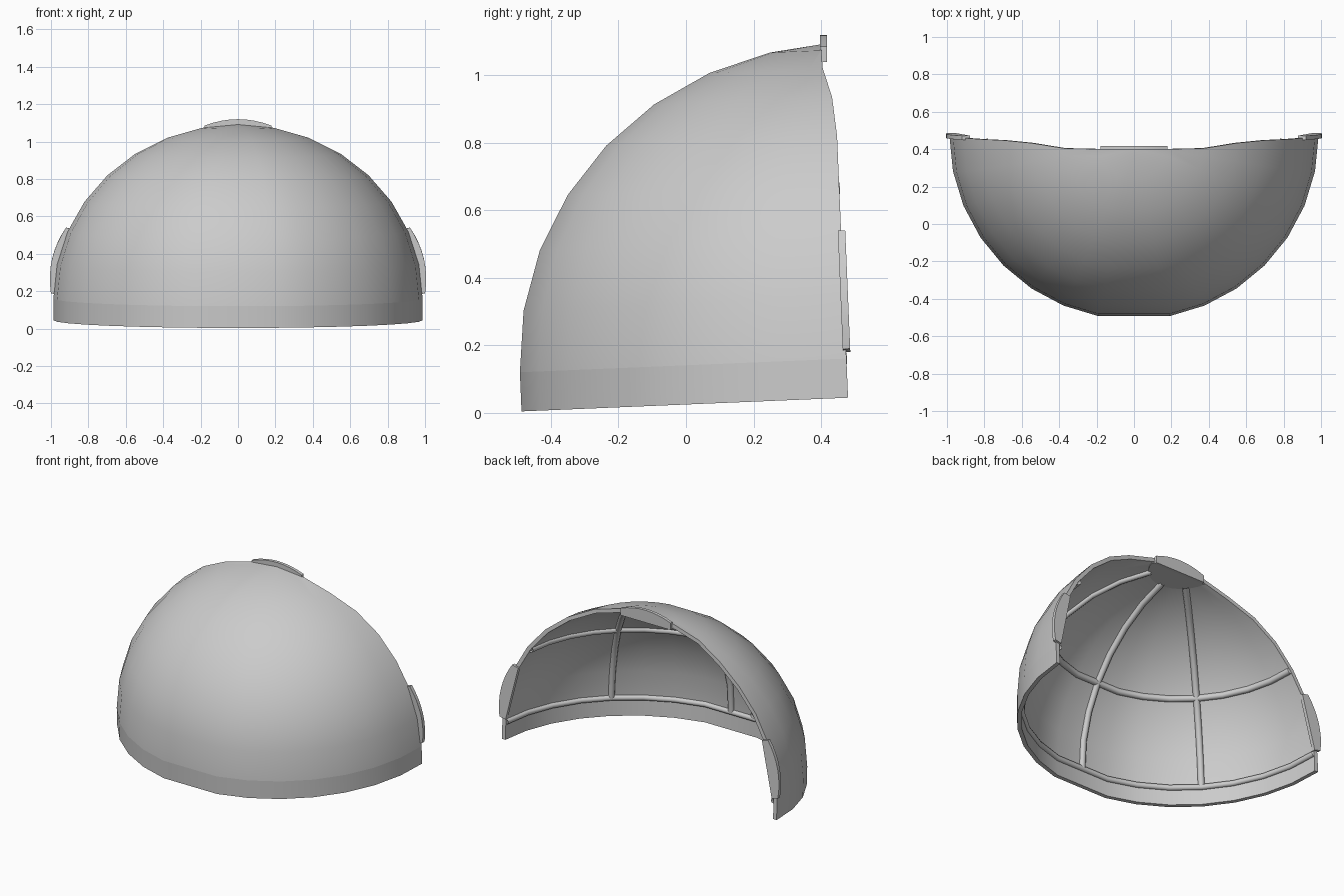
import bpy, bmesh, math
from mathutils import Matrix, Vector

cube = bpy.data.objects.get("Cube")
if cube:
    bpy.data.objects.remove(cube)

mat = bpy.data.materials.new("light_grey")
mat.use_nodes = True
GREY = (0.6, 0.6, 0.6, 1)
mat.diffuse_color = GREY
mat.node_tree.nodes["Principled BSDF"].inputs["Base Color"].default_value = GREY

# Whole shell leans slightly forward
TILT = math.radians(2.4)
FRAME = Matrix.Translation((0, 0.48, 0.045)) @ Matrix.Rotation(TILT, 4, 'X')
RADIUS, HEIGHT, BAND, WALL = 0.987, 0.933, 0.116, 0.025
STEP = math.radians(11.25)
ANGLES = [i * STEP for i in range(-8, 9) if i != 0]   # one wide facet at the front
CLIP = {5: 0.01, 6: 0.034, 7: 0.036}                  # open edge steps in near the top


def surface(row, ang, inset=0.0):
    """Point on the shell; row -1 is the bottom rim, 0 the band top, 7 near the pole."""
    lat = max(row, 0) * STEP
    r = (RADIUS - inset) * math.cos(lat)
    h = 0 if row < 0 else BAND + (HEIGHT - inset) * math.sin(lat)
    if abs(ang) < STEP / 2:
        r *= math.cos(STEP)
    front = max(r * math.cos(ang), CLIP.get(row, 0))
    return Vector((r * math.sin(ang), -front, h))


def finish(name, bm, matrix, sharp=35):
    bmesh.ops.recalc_face_normals(bm, faces=bm.faces)
    for f in bm.faces:
        f.smooth = True
    for e in bm.edges:
        if len(e.link_faces) == 2 and e.calc_face_angle() > math.radians(sharp):
            e.smooth = False
    mesh = bpy.data.meshes.new(name)
    bm.to_mesh(mesh)
    bm.free()
    mesh.materials.append(mat)
    obj = bpy.data.objects.new(name, mesh)
    obj.matrix_world = matrix
    bpy.context.collection.objects.link(obj)
    return obj


# Dome shell: outer and inner skins joined along the open edges
bm = bmesh.new()
skins = []
for inset in (0, WALL):
    rows = [[bm.verts.new(surface(r, a, inset)) for a in ANGLES] for r in range(-1, 8)]
    pole = bm.verts.new((0, -CLIP[7], BAND + HEIGHT - inset))
    for lo, hi in zip(rows, rows[1:]):
        for i in range(len(ANGLES) - 1):
            bm.faces.new((lo[i], lo[i + 1], hi[i + 1], hi[i]))
    for i in range(len(ANGLES) - 1):
        bm.faces.new((rows[-1][i], rows[-1][i + 1], pole))
    # crisp line where the straight band meets the dome
    for a, b in zip(rows[1], rows[1][1:]):
        bm.edges.get((a, b)).smooth = False
    left, right = [r[0] for r in rows], [r[-1] for r in rows]
    skins.append(left[::-1] + rows[0][1:-1] + right + [pole])
outer, inner = skins
for i in range(len(outer)):
    j = (i + 1) % len(outer)
    # the rim starts at the last row beside the pole and runs all the way round
    bm.faces.new((outer[i], outer[j], inner[j], inner[i]))
finish("dome_shell", bm, FRAME)


# Rounded ribs half sunk into the inner skin
def rib(name, points, depth):
    curve = bpy.data.curves.new(name, 'CURVE')
    curve.dimensions = '3D'
    curve.bevel_depth = depth
    curve.bevel_resolution = 2
    spline = curve.splines.new('POLY')
    spline.points.add(len(points) - 1)
    for p, co in zip(spline.points, points):
        p.co = (*co, 1)
    curve.materials.append(mat)
    obj = bpy.data.objects.new(name, curve)
    obj.matrix_world = FRAME
    bpy.context.collection.objects.link(obj)
    bpy.ops.object.select_all(action='DESELECT')
    obj.select_set(True)
    bpy.context.view_layer.objects.active = obj
    bpy.ops.object.convert(target='MESH')


for label, ang in (("right", -4 * STEP), ("middle", 0), ("left", 4 * STEP)):
    rib(label + "_upright_rib", [surface(r, ang, WALL) for r in range(0, 8)], 0.02)
rib("cross_rib", [surface(3, a, WALL) for a in ANGLES], 0.02)
rib("band_ledge", [surface(0, a, WALL) for a in ANGLES], 0.018)


def prism(name, outline, thickness, matrix):
    """Extrude an outline of (x, z) points along y, centred on y = 0."""
    bm = bmesh.new()
    face = bm.faces.new([bm.verts.new((x, -thickness / 2, z)) for x, z in outline])
    ext = bmesh.ops.extrude_face_region(bm, geom=[face])
    bmesh.ops.translate(bm, vec=(0, thickness, 0),
                        verts=[v for v in ext["geom"] if isinstance(v, bmesh.types.BMVert)])
    finish(name, bm, matrix)


# Half disc under the crown where the ribs meet
disc = [(0.2 * math.sin(a), 0.2 * math.cos(a)) for a in ANGLES if abs(a) < 7.5 * STEP]
prism("crown_disc", disc, 0.02,
      FRAME @ Matrix.Translation((0, 0, 1.008)) @ Matrix.Rotation(math.pi / 2, 4, 'X'))

# Curved tabs on the open edge: flat underside, arched outer side
HALF = 0.18
tab = [(-HALF, -0.045), (HALF, -0.045)]
for i in range(9):
    s = 1 - i / 4
    tab.append((HALF * s, 0.035 * (1 - s * s)))
prism("top_tab", tab, 0.02, Matrix.Translation((0, 0.407, 1.085)))
for label, side in (("left", 1), ("right", -1)):
    place = (Matrix.Translation((side * 0.96, 0.468, 0.365))
             @ Matrix.Rotation(TILT, 4, 'X')
             @ Matrix.Rotation(side * math.radians(77), 4, 'Y'))
    prism(label + "_tab", tab, 0.022, place)
